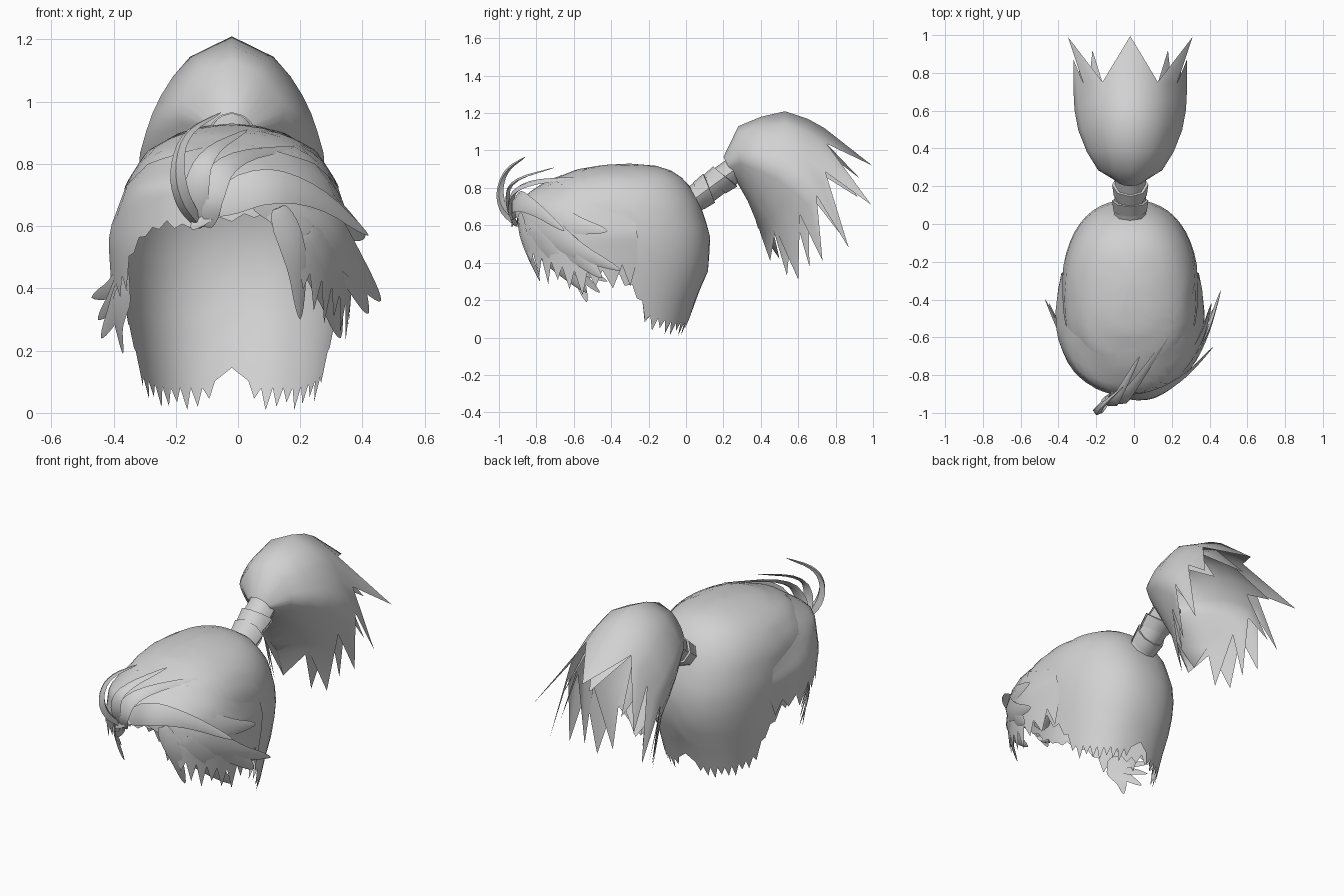
import bpy, bmesh, math
from mathutils import Vector

if "Cube" in bpy.data.objects:
    bpy.data.objects.remove(bpy.data.objects["Cube"])

CX = -0.02
mat = bpy.data.materials.new("hair grey")
mat.diffuse_color = (0.64, 0.64, 0.64, 1)
mat.use_nodes = True
mat.node_tree.nodes["Principled BSDF"].inputs["Base Color"].default_value = mat.diffuse_color


def lerp_table(table, k):
    """Piecewise linear lookup, table sorted by rising first value."""
    if k <= table[0][0]:
        return table[0][1:]
    for a, b in zip(table, table[1:]):
        if k <= b[0]:
            f = (k - a[0]) / (b[0] - a[0])
            return [p + (q - p) * f for p, q in zip(a[1:], b[1:])]
    return table[-1][1:]


def finish(name, bm, angle=50):
    bmesh.ops.remove_doubles(bm, verts=bm.verts, dist=0.0005)
    bmesh.ops.recalc_face_normals(bm, faces=bm.faces)
    me = bpy.data.meshes.new(name)
    bm.to_mesh(me)
    bm.free()
    me.materials.append(mat)
    ob = bpy.data.objects.new(name, me)
    bpy.context.collection.objects.link(ob)
    bpy.ops.object.select_all(action='DESELECT')
    ob.select_set(True)
    bpy.context.view_layer.objects.active = ob
    bpy.ops.object.shade_smooth_by_angle(angle=math.radians(angle))
    return ob


def sheet(bm, rows, closed=False):
    """Skin a list of equal-length point rows; return the vertex grid."""
    grid = [[bm.verts.new(p) for p in r] for r in rows]
    n = len(rows[0])
    for a, b in zip(grid, grid[1:]):
        for i in range(n if closed else n - 1):
            j = (i + 1) % n
            bm.faces.new((a[i], a[j], b[j], b[i]))
    return grid


# ---- head shape: z, half width, back y, front y ----
SECTION = [(0.0, .285, -.01, -.70), (.2, .318, .05, -.78), (.36, .345, .12, -.86),
           (.55, .365, .13, -.88), (.73, .345, .07, -.86), (.84, .275, 0, -.73),
           (.9, .17, -.09, -.58), (.923, .08, -.18, -.44), (.93, 0, -.3, -.3)]


def head_point(deg, z, off=0.0):
    w, yb, yf = lerp_table(SECTION, z)
    t = math.radians(deg)
    s, c = math.sin(t), math.cos(t)
    rx, ry = w + off, (yb - yf) / 2 + min(off, .035)
    return Vector((CX + math.copysign(abs(s) ** .85, s) * rx,
                   (yb + yf) / 2 - math.copysign(abs(c) ** .85, c) * ry, z))


def shell(name, degs, top, hem, drop, off, rows=10, power=1.0):
    """Strip of the head shape between two height curves, with a spiky hem."""
    bm = bmesh.new()
    pts = []
    for j in range(rows + 1):
        f = (j / rows) ** power
        pts.append([head_point(d, top(d) + (hem(d) - top(d)) * f, off(d, f)) for d in degs])
    grid = sheet(bm, pts)
    for i in range(len(degs) - 1):
        a, b = grid[-1][i], grid[-1][i + 1]
        length = drop((degs[i] + degs[i + 1]) / 2) * (1, .65, .85)[i % 3]
        if length > 0.002:
            mid = (a.co + b.co) / 2
            up = (grid[-3][i].co + grid[-3][i + 1].co) / 2
            tip = bm.verts.new(mid + (mid - up).normalized() * length)
            bm.faces.new((a, b, tip))
    return finish(name, bm)


# Cap, open at the face
CAP_HEM = [(0, .82), (30, .77), (60, .6), (75, .42), (90, .37), (103, .22),
           (113, .11), (140, .08), (165, .08), (172, .1), (180, .145)]
shell("cap", [-180 + 7.5 * i for i in range(49)], lambda d: .93,
      lambda d: lerp_table(CAP_HEM, abs(d))[0],
      lambda d: .075 if 108 < abs(d) < 174 else (.05 if 72 < abs(d) < 108 else 0),
      lambda d, f: 0, rows=12, power=1.7)

# Fringe, sweeping further down on both sides of the parting
FRINGE_HEM = [(-100, .43), (-75, .40), (-60, .44), (-45, .56), (-30, .62), (-15, .60),
              (0, .64), (15, .64), (24, .56), (32, .46), (50, .41), (70, .35), (85, .36), (100, .42)]
FRINGE_TOP = [(0, .875), (60, .80), (100, .62)]


def fringe_off(d, f):
    fade = min(1, max(0, (100 - abs(d)) / 22))
    return .004 + fade * (.03 * min(1, 2.5 * f) + .018 * f * abs(d) / 100)


shell("fringe", [-100 + 8 * i for i in range(26)],
      lambda d: lerp_table(FRINGE_TOP, abs(d))[0],
      lambda d: lerp_table(FRINGE_HEM, d)[0],
      lambda d: .13 if d > 28 else (.09 if d < -55 else .02),
      fringe_off, rows=8)


# ---- locks: tapered strands with a flat diamond section ----
def lock(name, points, width, thick=.3):
    bm = bmesh.new()
    pts = [Vector(p) for p in points]
    for _ in range(2):  # round the path by corner cutting
        new = [pts[0]]
        for a, b in zip(pts, pts[1:]):
            new += [a.lerp(b, .25), a.lerp(b, .75)]
        pts = new + [pts[-1]]
    n, rows = len(pts) - 1, []
    for i, p in enumerate(pts):
        tan = (pts[min(i + 1, n)] - pts[max(i - 1, 0)]).normalized()
        out = p - Vector((CX, -.45, .55))
        side = tan.cross(out).normalized()
        out = side.cross(tan)
        f = i / n
        w = width * min(1, .5 + 2 * f) * min(1, 1.7 * (1 - f)) + .0008
        rows.append([p + side * w, p + out * w * thick, p - side * w, p - out * w * thick])
    sheet(bm, rows, closed=True)
    return finish(name, bm, 60)


lock("curl_tall", [(-.12, -.9, .6), (-.18, -.98, .68), (-.2, -1.0, .79),
                   (-.17, -.96, .9), (-.055, -.86, .965)], .026, .8)
lock("curl_middle", [(-.12, -.91, .6), (-.14, -.96, .72), (-.1, -.94, .84), (.03, -.7, .91)], .04)
lock("curl_low", [(-.11, -.91, .6), (-.1, -.95, .7), (-.03, -.9, .82), (.18, -.6, .855)], .05)
lock("curl_root", [(-.05, -.85, .72), (-.09, -.92, .66), (-.15, -.93, .59)], .05)
lock("sweep_upper", [(-.08, -.91, .66), (.08, -.92, .74), (.26, -.82, .70), (.42, -.65, .57)], .06)
lock("sweep_lower", [(.05, -.9, .7), (.27, -.78, .62), (.38, -.6, .47), (.46, -.35, .36)], .08)
lock("sweep_side", [(.25, -.78, .68), (.36, -.6, .6), (.41, -.42, .57)], .06)
lock("sweep_rear", [(.33, -.68, .55), (.38, -.55, .42), (.42, -.45, .32)], .06)
lock("front_strand", [(.13, -.89, .66), (.19, -.86, .5), (.2, -.78, .3)], .045)
lock("face_strand", [(.22, -.83, .58), (.29, -.72, .42), (.33, -.53, .24)], .07)
for k, tip in enumerate([(-.47, -.4, .37), (-.45, -.42, .3), (-.44, -.46, .24), (-.37, -.53, .19)]):
    lock("left_tip_%d" % k, [(-.36, -.64, .46 - .02 * k), (-.39, -.57, .40 - .03 * k), tip], .04, .15)


# ---- hair tie: eight-sided stem with two wider bands ----
A, B = Vector((CX, .03, .73)), Vector((CX, .29, .92))
AX = (B - A).normalized()
UP = Vector((1, 0, 0)).cross(AX)


def ring(center, r, tilt=0):
    return [center + Vector((1, 0, 0)) * r * math.cos(k * math.pi / 4)
            + UP * r * .85 * math.sin(k * math.pi / 4)
            + AX * tilt * math.sin(k * math.pi / 4) for k in range(8)]


bm = bmesh.new()
sheet(bm, [ring(A, .085), ring(B, .08)], closed=True)
finish("tie_stem", bm)
for name, f, tilt in (("tie_band_lower", .25, .02), ("tie_band_upper", .58, -.02)):
    bm = bmesh.new()
    c = A.lerp(B, f)
    sheet(bm, [ring(c - AX * .035, .088, tilt), ring(c + AX * .035, .096, tilt),
               ring(c + AX * .036, .082, tilt)], closed=True)
    finish(name, bm)

# ---- ponytail: top y z, bottom y z, half width, bulge ----
TAIL = [(.20, .965, .25, .87, .07, 0), (.28, 1.13, .29, .80, .17, 0), (.40, 1.18, .33, .73, .23, .02),
        (.53, 1.21, .36, .66, .275, .06), (.65, 1.17, .385, .60, .295, .1),
        (.74, 1.12, .40, .55, .30, .15)]
# spike tips from top to bottom: x, y, z
TIPS = [(0, .995, .92), (.33, .99, .71), (.30, .87, .48), (.27, .73, .41),
        (.18, .60, .31), (0, .45, .41)]
INNER_TIPS = [(0, .93, .85), (.2, .92, .75), (.27, .82, .56), (.22, .66, .38),
              (.12, .54, .33), (0, .5, .42)]


def tail(name, tips, scale):
    """Bud-shaped body of 20 columns, ending in ten wide spikes."""
    bm = bmesh.new()
    pivot = Vector((0, .24, .93))

    def fit(p):
        return pivot + (Vector(p) - pivot) * scale + Vector((CX, 0, 0))
    rows = []
    for ty, tz, by, bz, w, bulge in TAIL:
        row = []
        for k in range(20):
            f = min(k, 20 - k) / 10
            s = math.sqrt(max(0, 4 * f * (1 - f)))
            x = w * (.72 * s + .28 * (1 - abs(1 - 2 * f))) * (1 if k <= 10 else -1)
            row.append(fit((x, ty + (by - ty) * f + .85 * bulge * s * s,
                            tz + (bz - tz) * f - .5 * bulge * s * s)))
        rows.append(row)
    last = sheet(bm, rows, closed=True)[-1]
    for k in range(10):
        x, y, z = tips[min(k, 10 - k)]
        p = Vector((x if k <= 5 else -x, y, z))
        tip = bm.verts.new(fit(p) if scale == 1 else p + Vector((CX, 0, 0)))
        a, m, b = last[2 * k - 1], last[2 * k], last[2 * k + 1]
        bm.faces.new((a, m, tip))
        bm.faces.new((m, b, tip))
    return finish(name, bm, 60)


tail("ponytail_outer", TIPS, 1)
tail("ponytail_inner", INNER_TIPS, .9)
